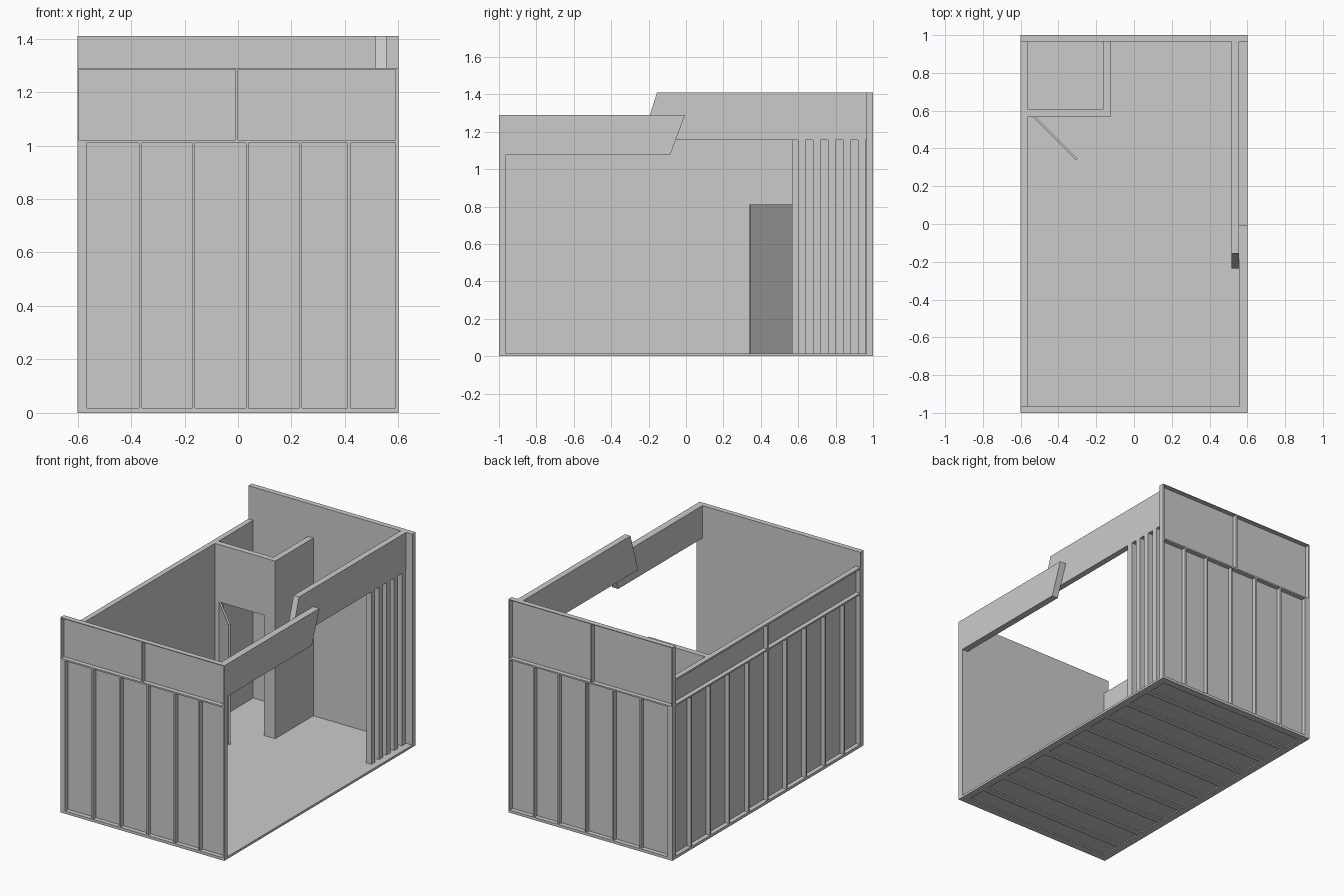
import bpy, bmesh
from mathutils import Vector

if "Cube" in bpy.data.objects:
    bpy.data.objects.remove(bpy.data.objects["Cube"])


def add_box(bm, lo, hi):
    """Append an axis-aligned box spanning two corners."""
    lo, hi = Vector(lo), Vector(hi)
    res = bmesh.ops.create_cube(bm, size=1)
    for v in res["verts"]:
        v.co = Vector([(lo[i] + hi[i]) / 2 + v.co[i] * (hi[i] - lo[i]) for i in range(3)])


def boxes(name, spans):
    bm = bmesh.new()
    for lo, hi in spans:
        add_box(bm, lo, hi)
    me = bpy.data.meshes.new(name)
    bm.to_mesh(me)
    bm.free()
    ob = bpy.data.objects.new(name, me)
    bpy.context.collection.objects.link(ob)
    return ob


def carved(name, lo, hi, pockets):
    """Box with pockets cut out of it; the cutter is removed afterwards."""
    ob = boxes(name, [(lo, hi)])
    cutter = boxes(name + "_cutter", pockets)
    cutter.hide_render = True
    mod = ob.modifiers.new("pockets", "BOOLEAN")
    mod.operation = "DIFFERENCE"
    mod.solver = "EXACT"
    mod.object = cutter
    bpy.context.view_layer.update()
    deps = bpy.context.evaluated_depsgraph_get()
    new_mesh = bpy.data.meshes.new_from_object(ob.evaluated_get(deps))
    ob.modifiers.clear()
    ob.data = new_mesh
    bpy.data.objects.remove(cutter)
    return ob


def prism_x(name, profile, x0, x1):
    """Extrude a y-z profile along x."""
    bm = bmesh.new()
    face = bm.faces.new([bm.verts.new((x0, y, z)) for y, z in profile])
    res = bmesh.ops.extrude_face_region(bm, geom=[face])
    verts = [g for g in res["geom"] if isinstance(g, bmesh.types.BMVert)]
    bmesh.ops.translate(bm, verts=verts, vec=(x1 - x0, 0, 0))
    bmesh.ops.recalc_face_normals(bm, faces=bm.faces)
    me = bpy.data.meshes.new(name)
    bm.to_mesh(me)
    bm.free()
    ob = bpy.data.objects.new(name, me)
    bpy.context.collection.objects.link(ob)
    return ob


T = 0.035            # wall thickness
DEPTH = 0.03         # depth of the panel recesses
LOW = (0.018, 1.01)  # lower recess heights
SIDE_TOP = 1.19
FLOOR = 0.015

# end walls: six lower recesses and two upper ones on the outer face
edges = [-0.565, -0.365, -0.165, 0.035, 0.235, 0.415, 0.595]
spans_low = [(a + (0.005 if i else 0), b - 0.005)
             for i, (a, b) in enumerate(zip(edges, edges[1:]))]
spans_up = [(-0.595, -0.01), (0.0, 0.59)]
for name, sign, top in (("front_wall", -1, 1.29), ("back_wall", 1, 1.41)):
    ya, yb = sorted((sign * (1 - DEPTH), sign * 1.05))
    cuts = [((a, ya, LOW[0]), (b, yb, LOW[1])) for a, b in spans_low]
    cuts += [((a, ya, 1.02), (b, yb, top - 0.005)) for a, b in spans_up]
    y0, y1 = sorted((sign, sign * (1 - T)))
    carved(name, (-0.6, y0, 0), (0.6, y1, top), cuts)

# left wall: ten lower recesses, two upper ones
cuts = []
for i in range(10):
    a = max(-1 + 0.2 * i + 0.005, -0.963)
    b = min(-0.8 + 0.2 * i - 0.005, 0.963)
    cuts.append(((-0.65, a, LOW[0]), (-0.6 + DEPTH, b, LOW[1])))
for a, b in ((-0.963, -0.005), (0.005, 0.963)):
    cuts.append(((-0.65, a, 1.02), (-0.6 + DEPTH, b, SIDE_TOP - 0.012)))
carved("left_wall", (-0.6, -1 + T, 0), (-0.6 + T, 1 - T, SIDE_TOP), cuts)

# floor with shallow grooves between ribs underneath
cuts = [((-0.55, -0.98 + 0.2 * i, -0.05), (0.55, -0.82 + 0.2 * i, 0.008)) for i in range(10)]
cuts[0] = ((-0.55, -0.95, -0.05), (0.55, -0.82, 0.008))
cuts[-1] = ((-0.55, 0.82, -0.05), (0.55, 0.95, 0.008))
carved("floor", (-0.6 + T, -1 + T, 0), (0.6, 1 - T, FLOOR), cuts)

# overlapping slanted fascia boards on the open side
prism_x("front_fascia", [(-0.965, 1.075), (-0.085, 1.075), (-0.005, 1.29), (-0.965, 1.29)],
        0.555, 0.6)
prism_x("rear_fascia", [(-0.235, 1.155), (0.965, 1.155), (0.965, 1.41), (-0.155, 1.41)],
        0.515, 0.555)

# vertical slats under the rear fascia
for i in range(5):
    y = 0.6 + 0.08 * i
    boxes(f"slat_{i + 1}", [((0.515, y, FLOOR), (0.555, y + 0.04, 1.155))])

# storage room in the back left corner, with a doorway
carved("storage_front_wall", (-0.565, 0.567, FLOOR), (-0.125, 0.605, SIDE_TOP),
       [((-0.525, 0.5, -0.05), (-0.205, 0.7, 0.81))])
boxes("storage_side_wall", [((-0.165, 0.605, FLOOR), (-0.125, 0.965, SIDE_TOP))])

# door standing open at 45 degrees
door = boxes("storage_door", [((0, -0.012, 0), (0.32, 0, 0.81 - FLOOR))])
door.location = (-0.525, 0.572, FLOOR)
door.rotation_euler = (0, 0, -0.785)
